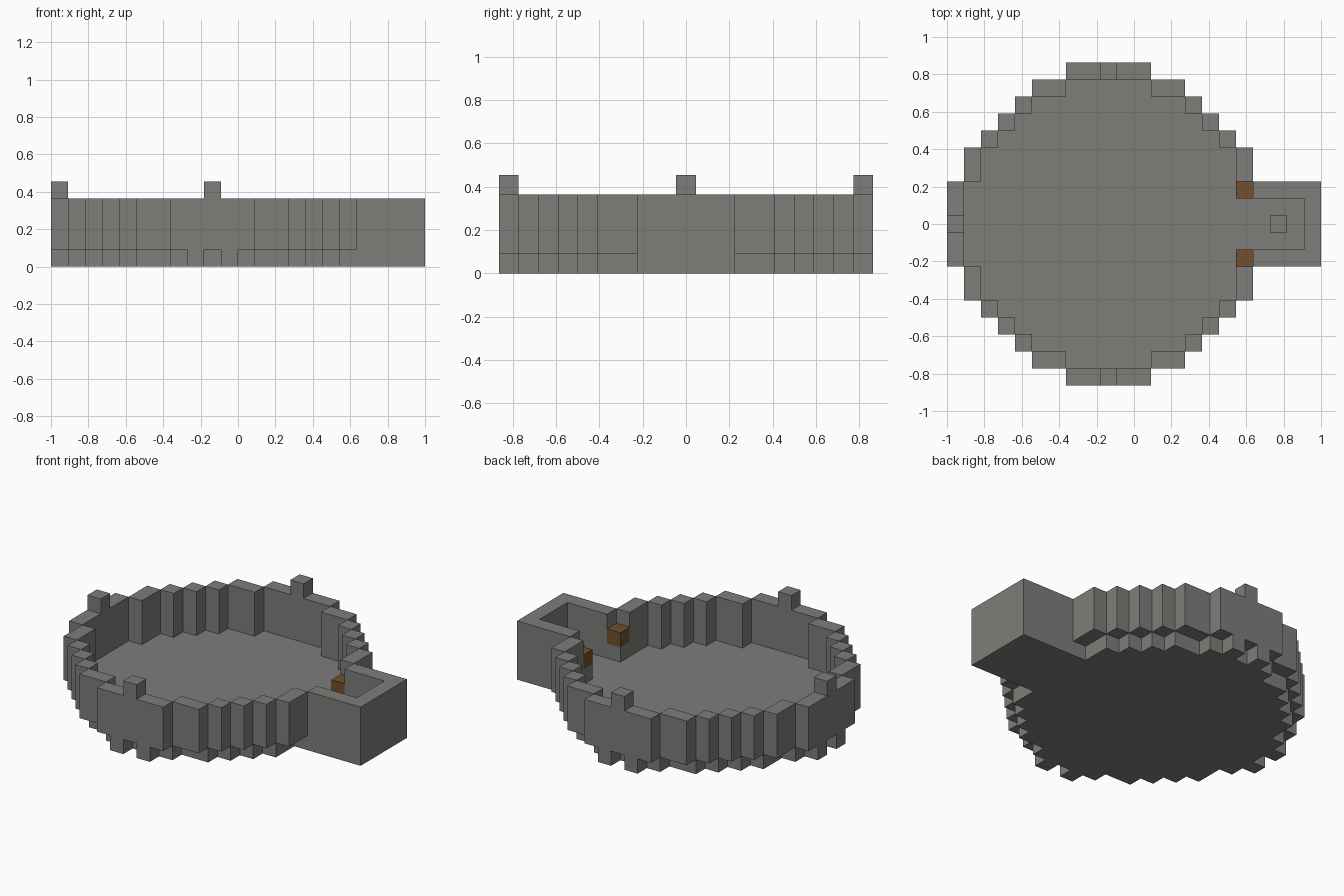
import bpy
import bmesh
from mathutils import Vector

if "Cube" in bpy.data.objects:
    bpy.data.objects.remove(bpy.data.objects["Cube"], do_unlink=True)

UNIT = 1 / 11          # edge of one block
CENTRE_X = -1.5        # ring centre, in blocks


def material(name, rgb):
    mat = bpy.data.materials.new(name)
    mat.use_nodes = True
    mat.diffuse_color = (*rgb, 1)
    bsdf = mat.node_tree.nodes["Principled BSDF"]
    bsdf.inputs["Base Color"].default_value = (*rgb, 1)
    bsdf.inputs["Roughness"].default_value = 0.9
    return mat


stone = material("grey stone", (0.205, 0.205, 0.195))
wood = material("brown wood", (0.16, 0.08, 0.027))


def blocks(name, cells, mat):
    """Merge unit blocks into one shell, keeping only exposed faces."""
    cells = set(cells)
    bm = bmesh.new()
    for cell in cells:
        centre = Vector(cell) + Vector((CENTRE_X, 0, 0.5))
        for axis in range(3):
            for sign in (-1, 1):
                step = [0, 0, 0]
                step[axis] = sign
                if tuple(c + s for c, s in zip(cell, step)) in cells:
                    continue
                normal = Vector(step)
                u = Vector([1 if k == (axis + 1) % 3 else 0 for k in range(3)])
                v = normal.cross(u)
                corners = [(-1, -1), (1, -1), (1, 1), (-1, 1)]
                bm.faces.new([bm.verts.new((centre + (normal + a * u + b * v) / 2) * UNIT)
                              for a, b in corners])
    bmesh.ops.remove_doubles(bm, verts=bm.verts, dist=UNIT / 100)
    bmesh.ops.dissolve_limit(bm, angle_limit=0.01, verts=bm.verts, edges=bm.edges)
    mesh = bpy.data.meshes.new(name)
    bm.to_mesh(mesh)
    bm.free()
    mesh.materials.append(mat)
    obj = bpy.data.objects.new(name, mesh)
    bpy.context.collection.objects.link(obj)
    return obj


# Stepped circle: half width of each row, counted from the middle row
half = [9, 9, 9, 8, 8, 7, 6, 5, 4, 2, -1]
disc = [(i, j) for j in range(-9, 10) for i in range(-half[abs(j)], half[abs(j)] + 1)]
rim = [(i, j) for i, j in disc
       if abs(i) == half[abs(j)] or abs(i) > half[abs(j) + 1]]
gate = [(i, j) for i in range(9, 13) for j in range(-2, 3)]
gate_rim = [(i, j) for i, j in gate if abs(j) == 2 or i == 12]

# Floor of the ring and the gatehouse
blocks("floor", [(i, j, 0) for i, j in set(disc) - set(rim) | set(gate)], stone)

# Ring wall, open towards the gatehouse
blocks("ring_wall", [(i, j, k) for i, j in set(rim) - set(gate) for k in (1, 2, 3)], stone)
blocks("gatehouse_wall", [(i, j, k) for i, j in gate_rim for k in (1, 2, 3)], stone)
blocks("gatehouse_pedestal", [(10, 0, 1)], stone)

# One battlement and a pair of feet on each of the three closed sides
sides = {"front": (0, -9), "back": (0, 9), "right": (-9, 0)}
for side, (i, j) in sides.items():
    blocks(side + "_battlement", [(i, j, 4)], stone)
    along = (1, 0) if i == 0 else (0, 1)
    blocks(side + "_feet", [(i + s * along[0], j + s * along[1], 0) for s in (-1, 1)], stone)

# Gate posts with wooden caps
for side, j in (("front", -2), ("back", 2)):
    blocks(side + "_gate_post", [(8, j, 1)], stone)
    blocks(side + "_gate_post_cap", [(8, j, 2)], wood)
